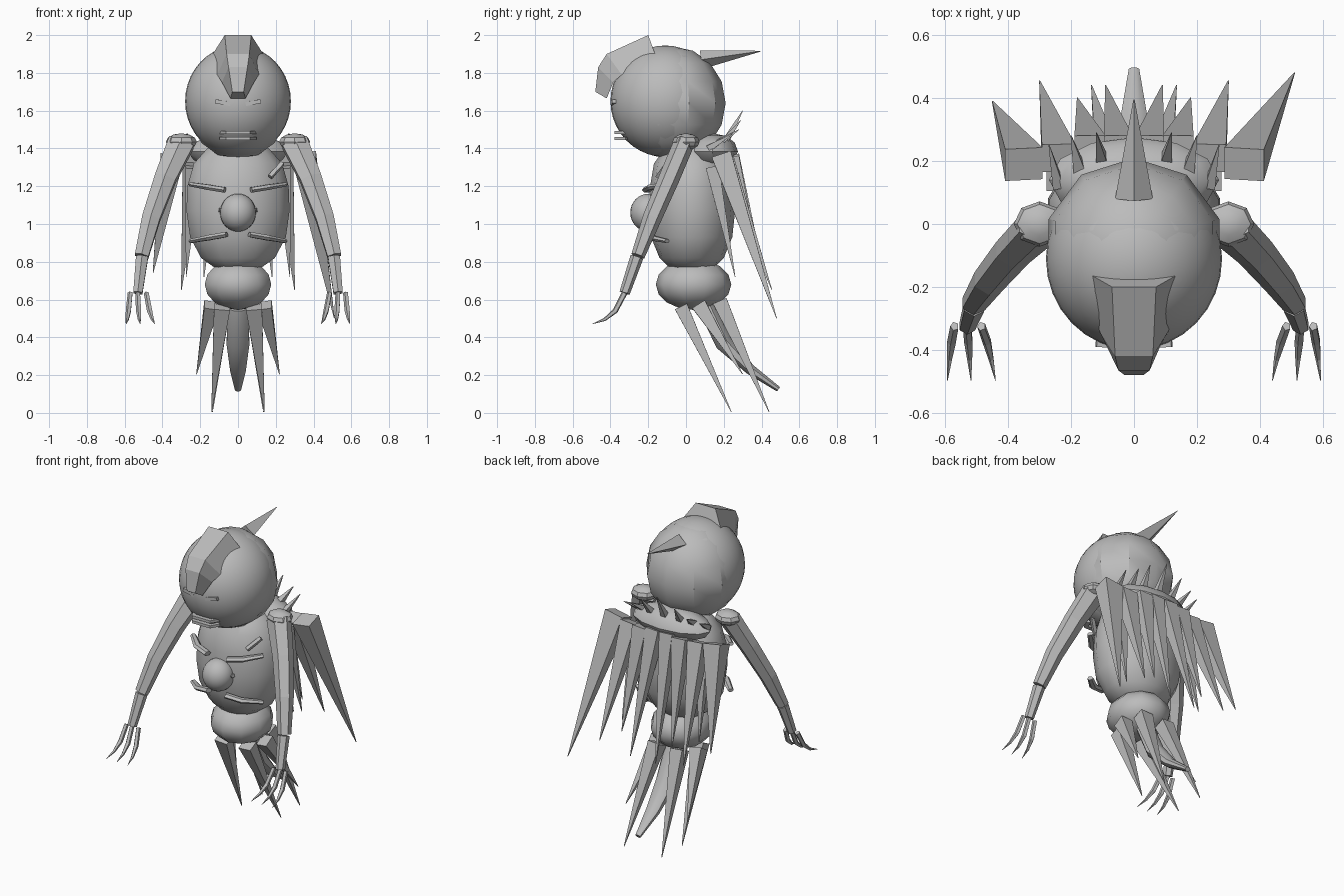
import bpy, bmesh, math
from mathutils import Vector

if "Cube" in bpy.data.objects:
    bpy.data.objects.remove(bpy.data.objects["Cube"])

grey = bpy.data.materials.new("plain grey")
grey.diffuse_color = (0.5, 0.5, 0.5, 1)
grey.use_nodes = True
grey.node_tree.nodes["Principled BSDF"].inputs["Base Color"].default_value = grey.diffuse_color


def finish(bm, name, smooth=0):
    bmesh.ops.recalc_face_normals(bm, faces=bm.faces[:])
    me = bpy.data.meshes.new(name)
    bm.to_mesh(me)
    bm.free()
    me.materials.append(grey)
    ob = bpy.data.objects.new(name, me)
    bpy.context.collection.objects.link(ob)
    if smooth:
        bpy.ops.object.select_all(action='DESELECT')
        ob.select_set(True)
        bpy.context.view_layer.objects.active = ob
        bpy.ops.object.shade_smooth_by_angle(angle=math.radians(smooth))
    return ob


def ball(name, c, r, seg=24, rings=16, smooth=40):
    bm = bmesh.new()
    bmesh.ops.create_uvsphere(bm, u_segments=seg, v_segments=rings, radius=1)
    for v in bm.verts:
        v.co = Vector((v.co.x * r[0], v.co.y * r[1], v.co.z * r[2])) + Vector(c)
    return finish(bm, name, smooth)


def tube(name, path, radii, sides=6, smooth=0, turn=0.5):
    """Loft of elliptical rings; radii are (across, deep) pairs."""
    p = [Vector(q) for q in path]
    whole = (p[-1] - p[0]).normalized()
    ref = Vector((0, 0, 1)) if abs(whole.x) > 0.7 else Vector((1, 0, 0))
    bm = bmesh.new()
    rows = []
    for i, q in enumerate(p):
        t = (p[min(i + 1, len(p) - 1)] - p[max(i - 1, 0)]).normalized()
        u = (ref - t * ref.dot(t)).normalized()
        w = t.cross(u)
        a, b = radii[i]
        rows.append([bm.verts.new(q + u * a * math.cos(2 * math.pi * (k + turn) / sides)
                                  + w * b * math.sin(2 * math.pi * (k + turn) / sides))
                     for k in range(sides)])
    for r0, r1 in zip(rows, rows[1:]):
        for k in range(sides):
            n = (k + 1) % sides
            bm.faces.new((r0[k], r0[n], r1[n], r1[k]))
    bm.faces.new(rows[0])
    bm.faces.new(rows[-1])
    return finish(bm, name, smooth)


def spike(name, base, tip, a, b=None, sides=4, turn=0.5):
    return tube(name, [base, tip], [(a, b or a), (0.002, 0.002)], sides, 0, turn)


# Head: smooth ball inside a coarse faceted shell
ball("head", (0, -0.11, 1.65), (0.28, 0.29, 0.295), 32, 20)
ball("head_shell", (0, -0.07, 1.64), (0.285, 0.28, 0.30), 10, 8, 35)

# Crest: folded plate over the brow, lofted from three cross-sections
bm = bmesh.new()
rows = []
for hw, y, z, ow, oy, oz in [(.07, -.20, 2.0, .14, -.16, 1.89),
                             (.06, -.42, 1.90, .11, -.34, 1.79),
                             (.05, -.465, 1.83, .085, -.385, 1.75),
                             (.03, -.48, 1.70, .04, -.42, 1.665)]:
    rows.append([bm.verts.new(c) for c in
                 ((-ow, oy, oz), (-hw, y, z), (hw, y, z), (ow, oy, oz))])
for r0, r1 in zip(rows, rows[1:]):
    for k in range(4):
        n = (k + 1) % 4
        bm.faces.new((r0[k], r0[n], r1[n], r1[k]))
bm.faces.new(rows[0])
bm.faces.new(rows[-1])
finish(bm, "crest")

# Horn at the back of the head
spike("horn", (0, 0.08, 1.87), (0, 0.395, 1.915), 0.06, 0.05, 4, 0)

# Mouth with two lips, and slanted eyes
for z in (1.452, 1.484):
    tube("lip", [(-.085, -.315, z), (-.06, -.365, z), (.06, -.365, z), (.085, -.315, z)],
         [(.012, .02)] * 4, 4)
for s in (-1, 1):
    tube("eye", [(s * .04, -.385, 1.635), (s * .12, -.38, 1.65)], [(.015, .015)] * 2, 4)

# Torso and pelvis
tube("torso", [(0, .03, z) for z in (.75, .82, .93, 1.07, 1.2, 1.32, 1.43)],
     [(.10, .10), (.20, .17), (.26, .215), (.28, .23), (.275, .22), (.24, .2), (.14, .12)],
     14, 50)
ball("pelvis", (0, .04, .68), (.185, .2, .135), 10, 8, 50)

# Chest gem and ribs
ball("gem", (0, -.2, 1.06), (.095, .095, .1))
for s in (-1, 1):
    for z0, z1, x0 in ((1.18, 1.21, .07), (1.06, 1.075, .03), (.945, .91, .06)):
        x1 = .1 if z0 == 1.06 else .25
        tube("rib", [(s * x0, -.21, z0), (s * (x0 + x1) / 2, -.185, (z0 + z1) / 2),
                     (s * x1, -.10 if x1 > .2 else -.19, z1)],
             [(.016, .025), (.016, .025), (.012, .018)], 6)
tube("chest_bar", [(.17, -.15, 1.25), (.235, -.1, 1.32)], [(.015, .015)] * 2, 4)

# Arms with three claws each
for s in (-1, 1):
    ball("shoulder", (s * .3, 0, 1.435), (.082, .072, .045), 8, 6, 30)
    tube("upper_arm", [(s * .30, -.01, 1.43), (s * .385, -.09, 1.24),
                       (s * .46, -.18, 1.03), (s * .51, -.255, .83)],
         [(.08, .055), (.065, .055), (.055, .05), (.042, .036)], 6)
    tube("forearm", [(s * .508, -.26, .825), (s * .53, -.325, .635)],
         [(.037, .035), (.028, .028)], 6)
    for bx, tx in ((.485, .44), (.53, .518), (.57, .593)):
        tube("claw", [(s * bx, -.325, .635), (s * (bx * .6 + tx * .4), -.375, .54),
                      (s * (bx * .3 + tx * .7), -.43, .495), (s * tx, -.498, .47)],
             [(.014, .016), (.015, .015), (.009, .009), (.001, .001)], 5)

# Collar behind the neck with short upright thorns
ball("collar", (0, .14, 1.385), (.27, .135, .095), 12, 6, 35)
spike("thorn", (0, .20, 1.42), (0, .30, 1.60), .03)
for s in (-1, 1):
    spike("thorn", (s * .1, .19, 1.42), (s * .12, .29, 1.55), .03)
    spike("thorn", (s * .17, .16, 1.42), (s * .2, .28, 1.50), .03)
    spike("thorn", (s * .24, .12, 1.40), (s * .27, .25, 1.48), .025)

# Cape of long hanging spikes
for base, tip, a in (((.35, .19, 1.36), (.51, .48, .50), .09),
                     ((-.35, .19, 1.35), (-.45, .39, .74), .085)):
    spike("cape_side_spike", base, tip, a, .075)
for s in (-1, 1):
    spike("cape_spike", (s * .24, .21, 1.34), (s * .30, .455, .65), .075, .065)
    spike("cape_spike", (s * .235, .14, 1.30), (s * .275, .26, .72), .06, .05)
    spike("cape_spike", (s * .14, .24, 1.35), (s * .18, .40, .72), .07, .06)
    spike("cape_spike", (s * .05, .24, 1.36), (s * .09, .44, .60), .065, .06)

# Skirt spikes and tail
for s in (-1, 1):
    spike("skirt_front_spike", (s * .085, -.025, .56), (s * .14, .24, .005), .06, .05)
    spike("skirt_side_spike", (s * .14, .07, .57), (s * .22, .30, .205), .055, .055)
    spike("skirt_back_spike", (s * .08, .18, .59), (s * .135, .44, .005), .06, .055)
tube("tail", [(0, .11, .56), (0, .2, .37), (0, .34, .23), (0, .49, .125)],
     [(.06, .05), (.065, .05), (.045, .03), (.018, .015)], 8, 40)
